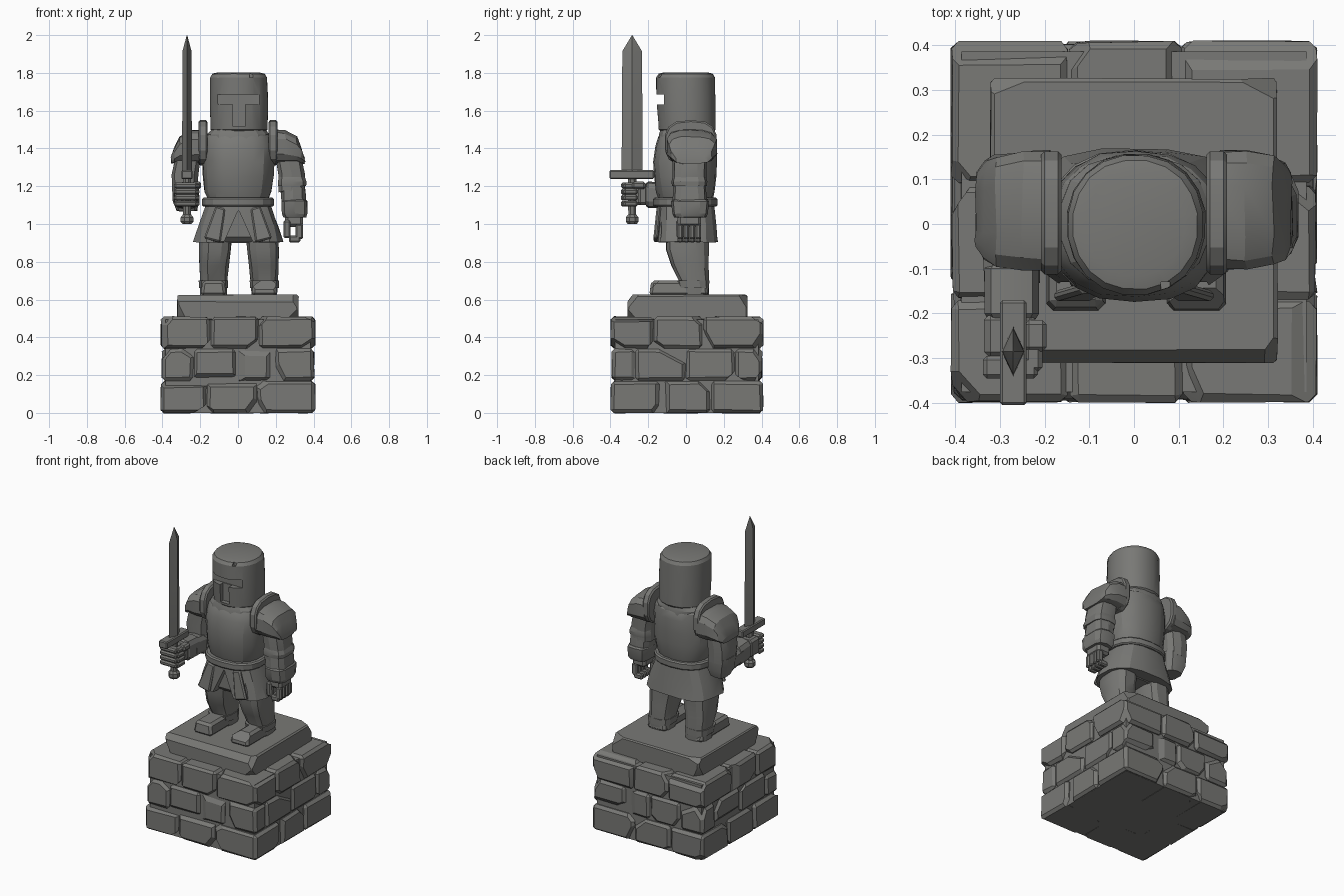
import bpy, bmesh, math, random
from mathutils import Vector

random.seed(4)
if "Cube" in bpy.data.objects:
    bpy.data.objects.remove(bpy.data.objects["Cube"])

stone = bpy.data.materials.new("grey stone")
stone.use_nodes = True
COLOUR = (0.19, 0.19, 0.18, 1)
stone.diffuse_color = COLOUR
stone.node_tree.nodes["Principled BSDF"].inputs["Base Color"].default_value = COLOUR
parts = []


def finish(bm, name, chips=0, depth=0.02, jitter=0.0):
    """Chip corners with a flat chisel cut, roughen, and make an object."""
    for _ in range(chips):
        d = Vector([random.choice((-1, 1)) * random.uniform(0.35, 1) for _ in range(3)])
        if random.random() < 0.4:
            d[random.randrange(3)] = 0
        d.normalize()
        reach = max(d.dot(v.co) for v in bm.verts) - depth * random.uniform(0.4, 1)
        bmesh.ops.bisect_plane(bm, geom=bm.verts[:] + bm.edges[:] + bm.faces[:],
                               plane_co=d * reach, plane_no=d, clear_outer=True)
        bmesh.ops.holes_fill(bm, edges=[e for e in bm.edges if e.is_boundary])
    for v in bm.verts:
        v.co += Vector([random.uniform(-jitter, jitter) for _ in range(3)])
    bmesh.ops.recalc_face_normals(bm, faces=bm.faces[:])
    mesh = bpy.data.meshes.new(name)
    bm.to_mesh(mesh)
    bm.free()
    mesh.materials.append(stone)
    ob = bpy.data.objects.new(name, mesh)
    bpy.context.collection.objects.link(ob)
    parts.append(ob)
    return ob


def block(name, lo, hi, bevel=0.012, taper=(1, 1), **kw):
    """Bevelled box between two corners; taper scales its top."""
    lo, hi = Vector(lo), Vector(hi)
    mid, size = (lo + hi) / 2, hi - lo
    bm = bmesh.new()
    bmesh.ops.create_cube(bm, size=1)
    for v in bm.verts:
        t = taper if v.co.z > 0 else (1, 1)
        v.co = mid + Vector((v.co.x * size.x * t[0], v.co.y * size.y * t[1], v.co.z * size.z))
    if bevel:
        bmesh.ops.bevel(bm, geom=bm.edges[:], offset=bevel, segments=1, affect='EDGES')
    return finish(bm, name, **kw)


def loft(name, sections, n=14, power=2.4, axis='Z', phase=0.5, **kw):
    """Skin rounded sections (along, centre u, centre v, radius u, radius v)."""
    bm = bmesh.new()
    rings = []
    for w, cu, cv, ru, rv in sections:
        ring = []
        for i in range(n):
            a = math.tau * (i + phase) / n
            c, s = math.cos(a), math.sin(a)
            u = cu + ru * math.copysign(abs(c) ** (2 / power), c)
            v = cv + rv * math.copysign(abs(s) ** (2 / power), s)
            ring.append(bm.verts.new({'Z': (u, v, w), 'X': (w, u, v), 'Y': (u, w, v)}[axis]))
        rings.append(ring)
    for a, b in zip(rings, rings[1:]):
        for i in range(n):
            bm.faces.new((a[i], a[(i + 1) % n], b[(i + 1) % n], b[i]))
    bm.faces.new(rings[0])
    bm.faces.new(rings[-1])
    return finish(bm, name, **kw)


def cut(ob, cutter):
    """Subtract the cutter for good and discard it."""
    mod = ob.modifiers.new("cut", 'BOOLEAN')
    mod.operation, mod.solver, mod.object = 'DIFFERENCE', 'EXACT', cutter
    bpy.context.view_layer.update()
    baked = bpy.data.meshes.new_from_object(ob.evaluated_get(bpy.context.evaluated_depsgraph_get()))
    ob.modifiers.clear()
    ob.data = baked
    parts.remove(cutter)
    bpy.data.objects.remove(cutter)


# Pedestal: rough blocks laid around a core, with a slab on top
block("pedestal_core", (-.385, -.375, 0), (.385, .385, .495), 0)
courses = [((-.41, -.165, .10, .41), (-.4, -.14, .13, .41)),
           ((-.405, -.235, -.01, .17, .405), (-.395, -.27, 0, .26, .405)),
           ((-.41, -.145, .11, .41), (-.4, -.17, .09, .41))]
for k, (xs, ys) in enumerate(courses):
    z = k * .171
    for i in range(len(xs) - 1):
        for j in range(len(ys) - 1):
            if i in (0, len(xs) - 2) or j in (0, len(ys) - 2):
                block("pedestal_brick", (xs[i] + .003, ys[j] + .003, z),
                      (xs[i + 1] - .003, ys[j + 1] - .003, z + .167),
                      .016, chips=4, depth=.03, jitter=.003)
block("top_slab", (-.32, -.31, .49), (.32, .325, .625), .008, chips=7, depth=.03, jitter=.002)

# Legs and boots
for s, side in ((1, "left"), (-1, "right")):
    x = s * .135 + .005
    loft(side + "_leg", [(.62, x, .045, .07, .075), (.69, x, .045, .073, .078),
                         (.78, x - s * .002, .02, .08, .1), (.86, x - s * .008, .008, .086, .113),
                         (.98, x - s * .015, .005, .088, .115)], n=12, power=3, jitter=.003)
    loft(side + "_boot_cuff", [(.66, x, .04, .078, .085), (.70, x, .035, .08, .09)], n=12, power=3)
    block(side + "_boot", (x - .068, -.195, .62), (x + .068, .12, .7), .015,
          taper=(.85, .93), chips=2, depth=.02)

# Hips, split skirt and belt
block("hips", (-.17, -.115, .9), (.175, .12, 1.1), .03, taper=(.9, 1))
skirt = loft("skirt", [(.905, .002, .003, .24, .165), (.99, .002, 0, .215, .16),
                       (1.11, 0, -.003, .17, .15)], n=16, power=2.8, jitter=.004)
cut(skirt, block("notch", (-.085, -.3, .88), (.09, -.09, 1.07), 0, taper=(.03, 1)))
for s, side in ((1, "left"), (-1, "right")):
    cut(skirt, block("side_notch", (s * .15 - .02, -.3, .88), (s * .15 + .02, -.13, 1.06), 0, taper=(.1, 1)))
    plate = block(side + "_thigh_plate", (-.045, -.012, -.09), (.045, .012, .09), .008, taper=(.6, 1))
    plate.location, plate.rotation_euler = (s * .115, -.152, 1.0), (-.1, s * -.25, 0)
loft("belt", [(1.093, 0, -.004, .186, .165), (1.1, 0, -.004, .193, .17),
              (1.132, 0, -.004, .193, .17), (1.14, 0, -.004, .184, .162)], n=18)

# Cuirass and neck guard
loft("cuirass", [(1.12, 0, -.002, .155, .14), (1.17, 0, -.002, .178, .154), (1.25, .002, -.004, .188, .166),
                 (1.33, .003, -.006, .192, .17), (1.41, .003, 0, .192, .163),
                 (1.46, .002, .005, .178, .15), (1.49, .002, .005, .15, .13)], n=18, jitter=.003)
loft("neck_guard", [(1.44, .002, .003, .17, .152), (1.475, .002, .005, .168, .15),
                    (1.505, .002, .005, .14, .14)], n=16)

# Helmet with a T-shaped opening
helmet = loft("helmet", [(1.488, .005, .008, .142, .14), (1.5, .005, .006, .152, .152),
                         (1.65, .005, 0, .156, .158), (1.775, .003, -.002, .152, .157),
                         (1.795, .003, -.002, .14, .145), (1.802, .003, -.002, .11, .115)],
              n=20, power=2.15, jitter=.001)
cut(helmet, block("eye_slot", (-.108, -.3, 1.632), (.115, -.113, 1.685), 0))
cut(helmet, block("breath_slot", (-.026, -.3, 1.515), (.038, -.118, 1.64), 0))
cut(helmet, block("helmet_nick", (.06, -.3, 1.775), (.08, -.13, 1.85), 0))

# Shoulder ridges, pauldrons and upper arms
for s, side in ((1, "left"), (-1, "right")):
    loft(side + "_shoulder_ridge", [(s * .162, .025, 1.43, .132, .11), (s * .17, .025, 1.43, .14, .12),
                                    (s * .2, .025, 1.43, .14, .12), (s * .208, .025, 1.43, .132, .112)],
         axis='X', n=14, power=2.8)
    loft(side + "_pauldron", [(s * .19, .03, 1.41, .135, .092), (s * .25, .03, 1.408, .135, .09),
                              (s * .31, .03, 1.393, .125, .07), (s * .335, .03, 1.365, .11, .045),
                              (s * .353, .03, 1.338, .085, .018)],
         axis='X', n=12, power=3.2, jitter=.004)
    loft(side + "_upper_arm", [(1.17, s * .28, .02, .068, .085), (1.26, s * .283, .018, .073, .09),
                               (1.36, s * .265, .02, .07, .09)], n=10, power=3.2, jitter=.003)

# Left forearm, hanging, with gauntlet and loosely curled hand
loft("left_elbow_guard", [(1.2, .287, .018, .076, .092), (1.225, .287, .018, .078, .095),
                          (1.25, .285, .018, .07, .088)], n=10, power=3.5)
loft("left_forearm", [(1.09, .297, .02, .068, .09), (1.14, .294, .02, .066, .09),
                      (1.21, .288, .018, .066, .085)], n=10, power=3.5, jitter=.003)
loft("left_gauntlet_cuff", [(1.035, .3, .022, .062, .085), (1.055, .3, .022, .07, .095),
                            (1.12, .297, .022, .071, .1), (1.13, .297, .022, .064, .09)],
     n=10, power=3.5, jitter=.002)
block("left_palm", (.25, -.045, .985), (.345, .08, 1.05), .015)
for i in range(4):
    y = -.046 + i * .032
    block("left_finger", (.305, y, .92), (.345, y + .03, 1.0), .008)
    block("left_fingertip", (.27, y, .902), (.33, y + .03, .938), .008)
block("left_thumb", (.24, -.05, .925), (.278, -.012, 1.02), .009, taper=(1, 1.2))

# Right forearm, reaching forward
loft("right_elbow", [(1.07, -.272, .025, .055, .06), (1.12, -.275, .02, .072, .085),
                     (1.2, -.28, .018, .072, .088)], n=10, power=3, jitter=.003)
loft("right_forearm", [(.06, -.273, 1.135, .05, .05), (.0, -.273, 1.14, .068, .068),
                       (-.13, -.273, 1.15, .062, .062)], axis='Y', n=10, power=3.2, jitter=.003)
loft("right_gauntlet_cuff", [(-.09, -.273, 1.15, .055, .058), (-.1, -.273, 1.15, .063, .068),
                             (-.2, -.273, 1.155, .063, .07), (-.212, -.273, 1.155, .055, .06)],
     axis='Y', n=10, power=3.5)
block("right_palm", (-.335, -.3, 1.1), (-.285, -.2, 1.215), .014)
block("right_palm_heel", (-.32, -.255, 1.1), (-.22, -.2, 1.215), .014)
for i in range(4):
    z = 1.092 + i * .032
    block("right_finger", (-.338, -.345, z), (-.215, -.295, z + .031), .009)
    block("right_fingertip", (-.245, -.33, z), (-.205, -.255, z + .031), .009)
block("right_thumb", (-.245, -.285, 1.185), (-.195, -.215, 1.225), .01)

# Sword
SX, SY = -.27, -.285
loft("sword_blade", [(1.27, SX, SY, .026, .056), (1.915, SX, SY, .024, .052),
                     (2.0, SX, SY, .001, .001)], n=4, power=2, phase=0)
block("sword_guard", (SX - .03, -.405, 1.238), (SX + .03, -.17, 1.285), .006)
loft("sword_grip", [(1.02, SX, SY, .022, .022), (1.25, SX, SY, .024, .024)], n=8, power=2)
loft("sword_pommel", [(1.0, SX, SY, .026, .026), (1.012, SX, SY, .036, .036),
                      (1.035, SX, SY, .036, .036), (1.05, SX, SY, .024, .024)], n=8, power=2)

# Keep carved edges crisp
bpy.ops.object.select_all(action='DESELECT')
for ob in parts:
    ob.select_set(True)
bpy.context.view_layer.objects.active = parts[0]
bpy.ops.object.shade_smooth_by_angle(angle=math.radians(22))
